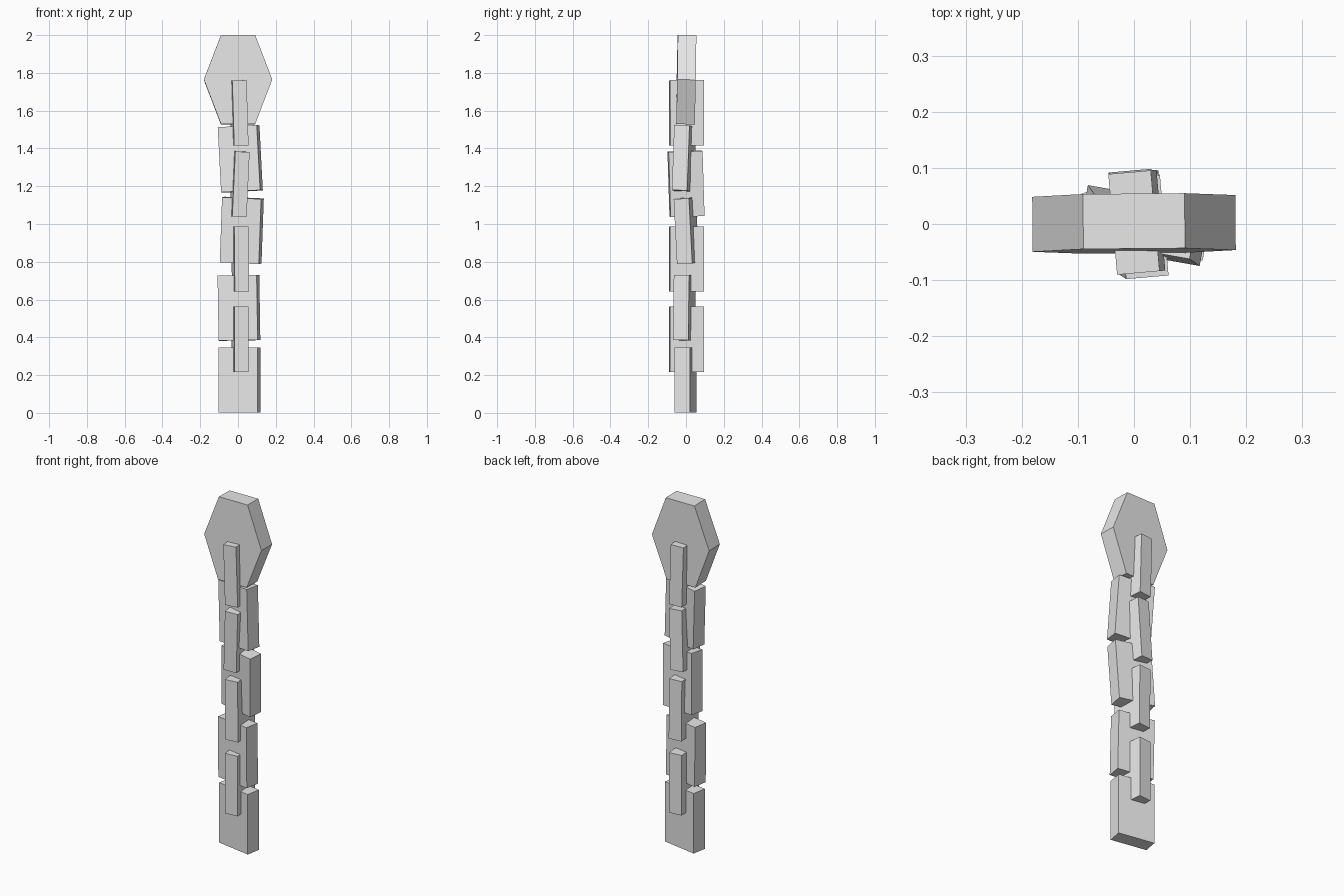
import bpy
import bmesh
from math import radians, cos, sin
from mathutils import Euler

cube = bpy.data.objects.get("Cube")
if cube:
    bpy.data.objects.remove(cube)

# One plain grey for everything
GREY = (0.8, 0.8, 0.8, 1.0)
grey = bpy.data.materials.new("plain_grey")
grey.use_nodes = True
grey.diffuse_color = GREY
grey.node_tree.nodes["Principled BSDF"].inputs["Base Color"].default_value = GREY


def prism(name, outline, depth, centre, tilt):
    """Extrude an x-z outline along y, then place and tilt it (degrees)."""
    bm = bmesh.new()
    face = bm.faces.new([bm.verts.new((x, -depth / 2, z)) for x, z in outline])
    new = bmesh.ops.extrude_face_region(bm, geom=[face])["geom"]
    bmesh.ops.translate(bm, vec=(0, depth, 0),
                        verts=[g for g in new if isinstance(g, bmesh.types.BMVert)])
    bmesh.ops.recalc_face_normals(bm, faces=bm.faces)
    mesh = bpy.data.meshes.new(name)
    bm.to_mesh(mesh)
    bm.free()
    mesh.materials.append(grey)
    obj = bpy.data.objects.new(name, mesh)
    obj.location = centre
    obj.rotation_euler = Euler([radians(a) for a in tilt])
    bpy.context.collection.objects.link(obj)
    return obj


def link(name, width, depth, centre, tilt):
    w, h = width / 2, 0.345 / 2
    return prism(name, [(-w, -h), (w, -h), (w, h), (-w, h)], depth, centre, tilt)


# Wide links, turned slightly clockwise: centre, pitch, roll
wide_links = [
    ((0.008, -0.002, 0.174), 0, 0),
    ((0.005, -0.008, 0.556), -0.5, -1),
    ((0.02, 0.002, 0.966), 2.5, 2.5),
    ((0.012, -0.01, 1.345), -1.5, -3.3),
]
for i, (centre, pitch, roll) in enumerate(wide_links, 1):
    link(f"wide_link_{i}", 0.21, 0.082, centre, (pitch, roll, -10))

# Crossing links, set edge-on through the wide ones
cross_links = [
    ((0.011, 0.002, 0.39), 0, 0),
    ((0.012, 0.002, 0.815), 0, -0.5),
    ((0.008, 0.0, 1.213), 2, 2.5),
    ((0.005, 0.003, 1.588), 0, -1.7),
]
for i, (centre, pitch, roll) in enumerate(cross_links, 1):
    link(f"cross_link_{i}", 0.076, 0.18, centre, (pitch, roll, 5))

# Six-sided pendant at the top
hexagon = [(0.181 * cos(radians(a)), 0.2725 * sin(radians(a)))
           for a in range(0, 360, 60)]
prism("hexagon_pendant", hexagon, 0.098, (0, 0.001, 1.764), (-1, 0, 0.5))
